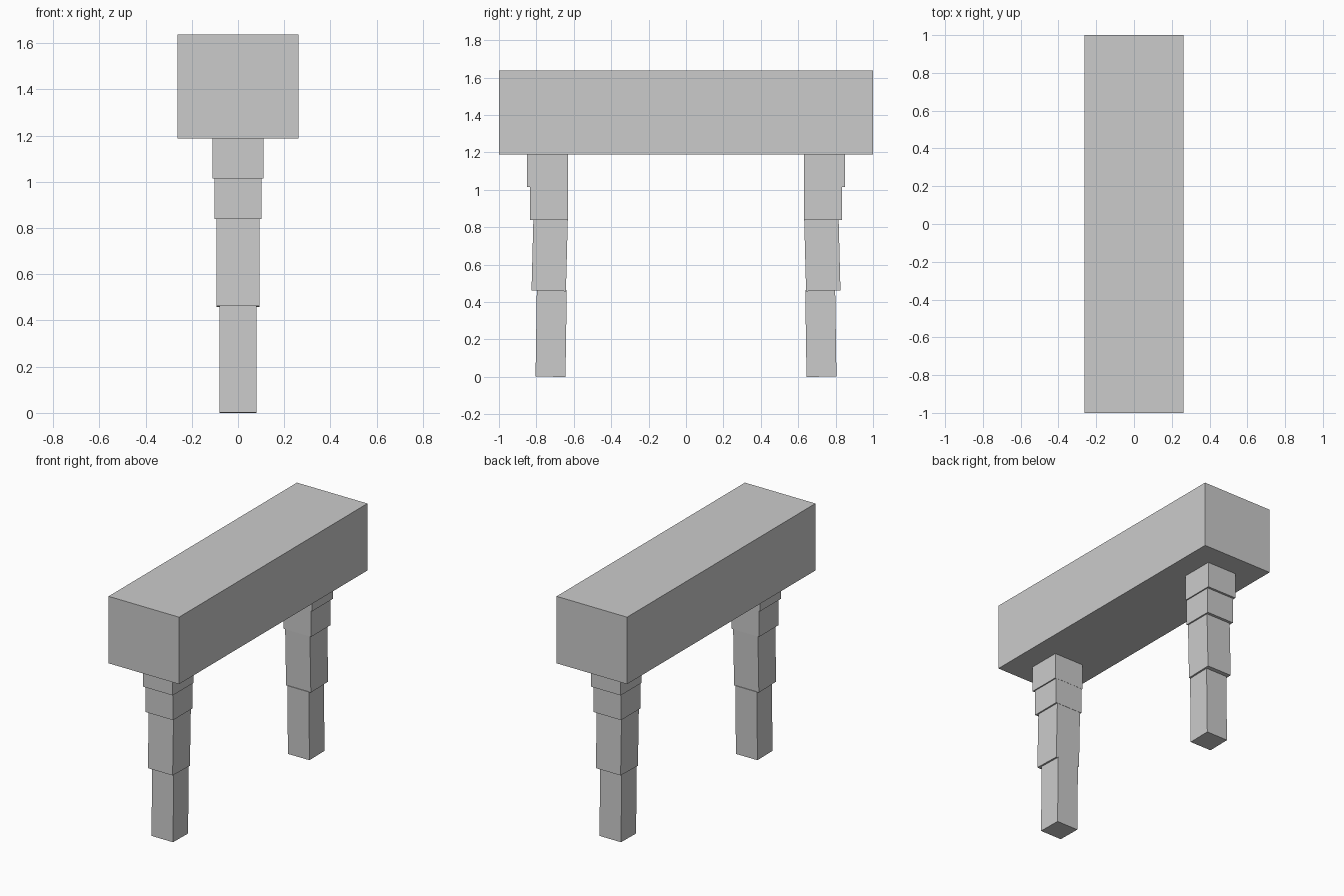
import bpy
from mathutils import Matrix, Vector

if "Cube" in bpy.data.objects:
    bpy.data.objects.remove(bpy.data.objects["Cube"])


def box(name, size, centre, tilt=0.0):
    """Flat-shaded box, optionally tilted about x."""
    bpy.ops.mesh.primitive_cube_add(size=1)
    ob = bpy.context.object
    ob.name = name
    ob.data.transform(Matrix.Translation(Vector(centre))
                      @ Matrix.Rotation(tilt, 4, 'X')
                      @ Matrix.Diagonal((*size, 1)))
    return ob


# Long beam
box("beam", (0.524, 2.0, 0.45), (0, 0, 1.413))

# Stepped leg segments: name, width, y centre, bottom z, top z, outward tilt
segments = [
    ("leg_collar", 0.22, 0.740, 1.014, 1.188, 0.0),
    ("leg_upper", 0.204, 0.733, 0.84, 1.014, 0.0),
    ("leg_middle", 0.184, 0.729, 0.46, 0.842, 0.026),
    ("leg_lower", 0.16, 0.721, 0.001, 0.462, 0.015),
]

# Front and back legs mirror each other
for side, s in (("front", -1), ("back", 1)):
    for name, w, y, z0, z1, tilt in segments:
        box(f"{side}_{name}", (w, w, z1 - z0), (0, s * y, (z0 + z1) / 2), s * tilt)
